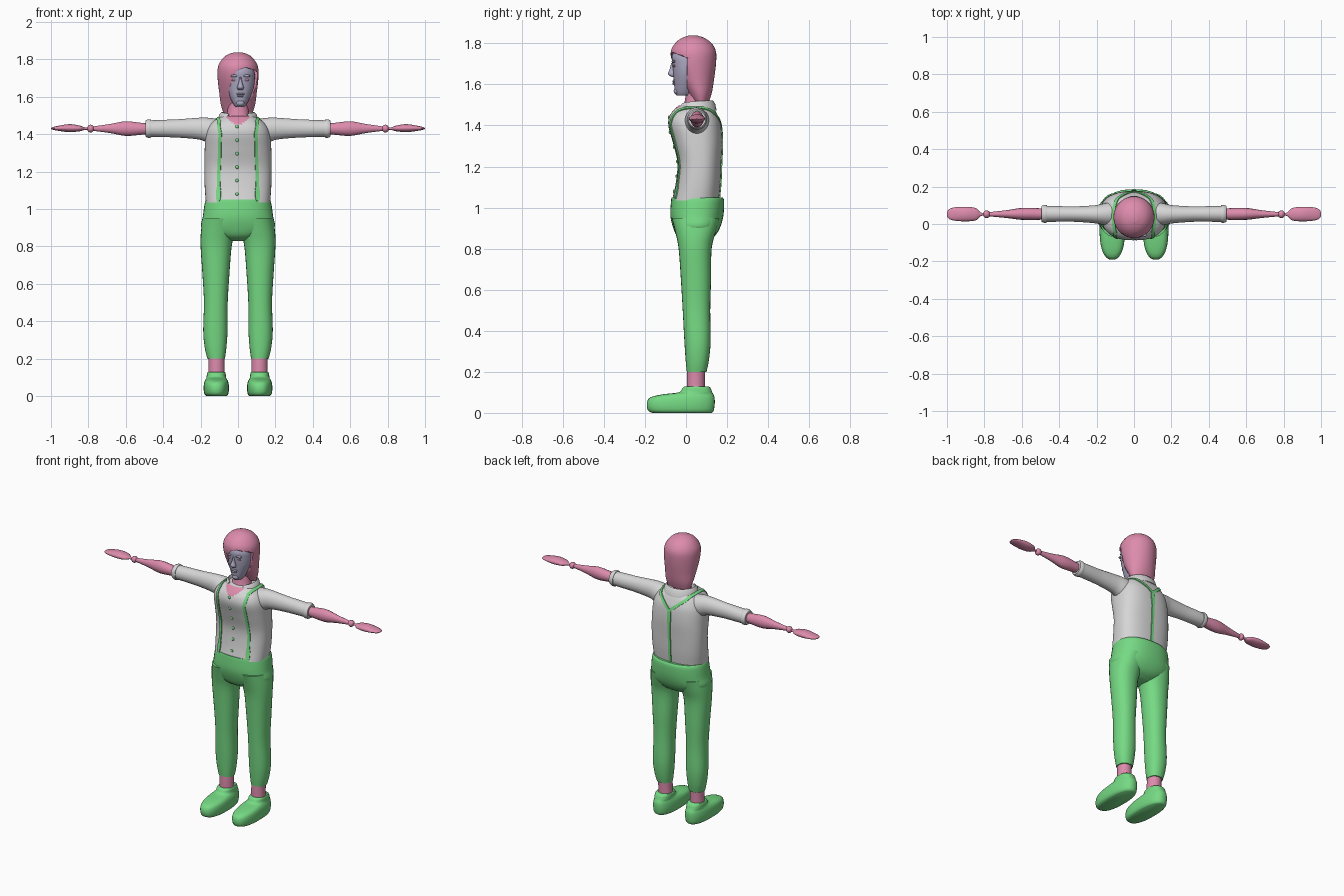
import bpy, bmesh, math
from mathutils import Vector
from mathutils.bvhtree import BVHTree

cube = bpy.data.objects.get("Cube")
if cube:
    bpy.data.objects.remove(cube, do_unlink=True)


def material(name, rgb):
    m = bpy.data.materials.new(name)
    m.use_nodes = True
    m.diffuse_color = (*rgb, 1)
    bsdf = next(n for n in m.node_tree.nodes if n.type == 'BSDF_PRINCIPLED')
    bsdf.inputs["Base Color"].default_value = (*rgb, 1)
    return m


pink = material("pink", (.72, .26, .41))
green = material("green", (.18, .70, .23))
white = material("shirt_white", (.67, .67, .67))
lilac = material("face_lilac", (.42, .40, .55))


def finish(name, bm, *mats, angle=50):
    bmesh.ops.recalc_face_normals(bm, faces=bm.faces)
    me = bpy.data.meshes.new(name)
    bm.to_mesh(me)
    bm.free()
    ob = bpy.data.objects.new(name, me)
    bpy.context.collection.objects.link(ob)
    for m in mats:
        me.materials.append(m)
    bpy.ops.object.select_all(action='DESELECT')
    ob.select_set(True)
    bpy.context.view_layer.objects.active = ob
    bpy.ops.object.shade_smooth_by_angle(angle=math.radians(angle))
    return ob


def spline(rows, steps):
    """Smooth Catmull-Rom resampling of rows of numbers."""
    out = []
    for i in range(len(rows) - 1):
        a, b, c, d = (rows[min(max(i + k, 0), len(rows) - 1)] for k in (-1, 0, 1, 2))
        for s in range(steps):
            t = s / steps
            out.append([q + t * (r - p) / 2 + t * t * (p - 2.5 * q + 2 * r - .5 * s3)
                        + t ** 3 * (1.5 * (q - r) + (s3 - p) / 2)
                        for p, q, r, s3 in zip(a, b, c, d)])
    return out + [list(rows[-1])]


def loft(name, rows, *mats, axis='z', side=1, steps=4, segs=28, power=2.0, angle=50):
    """Rows hold (position, a_min, a_max, b_min, b_max) of each cross-section."""
    bm = bmesh.new()
    rings = []
    for t, a0, a1, b0, b1 in spline(rows, steps):
        ring = []
        for k in range(segs):
            th = math.tau * k / segs
            c, s = math.cos(th), math.sin(th)
            a = (a0 + a1) / 2 + (a1 - a0) / 2 * math.copysign(abs(c) ** (2 / power), c)
            b = (b0 + b1) / 2 + (b1 - b0) / 2 * math.copysign(abs(s) ** (2 / power), s)
            p = (a, b, t) if axis == 'z' else (t, a, b)
            ring.append(bm.verts.new((p[0] * side, p[1], p[2])))
        rings.append(ring)
    for r, q in zip(rings, rings[1:]):
        for k in range(segs):
            n = (k + 1) % segs
            bm.faces.new((r[k], r[n], q[n], q[k]))
    bm.faces.new(rings[0])
    bm.faces.new(rings[-1])
    return finish(name, bm, *mats, angle=angle)


def ellipsoid(name, centre, radii, mat):
    bm = bmesh.new()
    bmesh.ops.create_uvsphere(bm, u_segments=16, v_segments=10, radius=1)
    for v in bm.verts:
        v.co = Vector(centre) + Vector(x * r for x, r in zip(v.co, radii))
    return finish(name, bm, mat)


# Shirt body, with the open neck in pink
shirt = loft("shirt_body", [
    (1.035, -.172, .172, -.068, .16), (1.12, -.178, .178, -.05, .168),
    (1.22, -.18, .18, -.042, .172), (1.32, -.178, .178, -.065, .176),
    (1.4, -.172, .172, -.086, .17), (1.445, -.155, .155, -.08, .155),
    (1.475, -.125, .125, -.06, .14), (1.497, -.085, .085, -.035, .12)],
    white, pink, power=2.5, segs=64, steps=6)
for f in shirt.data.polygons:
    c = f.center
    if c.y < .04 and c.z > 1.452 and abs(c.x) < (c.z - 1.435) * 1.1:
        f.material_index = 1

# Collar, rising from the open front to the back of the neck
bm = bmesh.new()
rings = []
for k in range(33):
    u = -1 + k / 16
    th = math.pi / 2 + u * 2.55
    x, y = .088 * math.cos(th), .05 + .08 * math.sin(th)
    z = 1.497 - .012 * abs(u) ** 3
    rings.append([bm.verts.new((x * s, .05 + (y - .05) * s, z + h))
                  for s, h in ((1.25, -.025), (1.14, .012), (1, .024), (.88, -.01))])
for a, b in zip(rings, rings[1:]):
    for k in range(4):
        bm.faces.new((a[k], a[k - 1], b[k - 1], b[k]))
bm.faces.new(rings[0])
bm.faces.new(rings[-1])
finish("collar", bm, white)

# Braces, laid on the shirt surface
tree = BVHTree.FromPolygons([v.co for v in shirt.data.vertices],
                            [p.vertices[:] for p in shirt.data.polygons])


def strap(name, path, ends):
    bm = bmesh.new()
    pts = []
    for a, b in zip(path, path[1:]):
        pts += [Vector(a).lerp(Vector(b), i / 8) for i in range(8)]
    pts.append(Vector(path[-1]))
    hits = [tree.find_nearest(p)[:2] for p in pts]
    rows = []
    for i, (p, n) in enumerate(hits):
        tan = hits[min(i + 1, len(hits) - 1)][0] - hits[max(i - 1, 0)][0]
        across = tan.cross(n).normalized()
        w = .013 if ends and 1 <= i <= 3 else .009
        rows.append([bm.verts.new(p + across * w * s + n * h)
                     for s, h in ((-1, -.003), (-1, .005), (1, .005), (1, -.003))])
    for a, b in zip(rows, rows[1:]):
        for k in range(4):
            bm.faces.new((a[k], a[k - 1], b[k - 1], b[k]))
    bm.faces.new(rows[0])
    bm.faces.new(rows[-1])
    finish(name, bm, green, angle=30)


for side, word in ((1, "left"), (-1, "right")):
    strap(word + "_brace", [(.108 * side, -.06, 1.045), (.108 * side, -.05, 1.2),
                            (.1 * side, -.09, 1.4), (.1 * side, -.04, 1.47),
                            (.112 * side, .05, 1.49), (.09 * side, .14, 1.465),
                            (0, .18, 1.39)], True)
strap("back_brace", [(0, .18, 1.4), (0, .18, 1.2), (0, .17, 1.045)], True)

# Shirt buttons
for i in range(6):
    z = 1.44 - i * .072
    p = tree.ray_cast(Vector((-.005, -1, z)), Vector((0, 1, 0)))[0]
    ellipsoid("button", p, (.009, .006, .009), green)

# Trouser seat
loft("trouser_seat", [
    (1.05, -.17, .17, -.07, .178), (1.03, -.178, .178, -.073, .186),
    (.96, -.188, .188, -.076, .182), (.9, -.195, .195, -.062, .165),
    (.855, -.13, .13, -.04, .135), (.83, -.05, .05, 0, .09)], green, power=2.3, segs=40)

for side, word in ((1, "left"), (-1, "right")):
    # Leg, ankle and shoe
    loft(word + "_trouser_leg", [
        (.95, .01, .187, -.07, .165), (.88, .015, .198, -.052, .145),
        (.8, .034, .2, -.036, .125), (.65, .046, .19, -.025, .122),
        (.5, .055, .182, -.016, .118), (.35, .056, .186, -.008, .12),
        (.26, .062, .178, -.002, .112), (.2, .07, .164, .004, .1)],
        green, side=side, power=2.2)
    loft(word + "_ankle", [(.22, .073, .16, .006, .094), (.16, .072, .158, .004, .092),
                           (.1, .07, .16, .004, .092)], pink, side=side, steps=2)
    loft(word + "_shoe", [
        (0, .062, .168, -.165, .125), (.012, .052, .18, -.185, .135),
        (.045, .048, .184, -.191, .14), (.075, .052, .18, -.175, .139),
        (.091, .06, .172, -.11, .133), (.1, .064, .168, -.035, .128),
        (.12, .066, .166, -.018, .12), (.128, .07, .162, -.008, .112)],
        green, side=side, power=2.4, segs=40, steps=3)
    ellipsoid(word + "_shoe_strap", (.116 * side, -.025, .088), (.052, .018, .012), green)

    # Sleeve and cuff
    loft(word + "_sleeve", [
        (.1, -.01, .12, 1.345, 1.48), (.16, -.005, .11, 1.355, 1.488),
        (.21, .004, .1, 1.372, 1.488), (.32, .012, .094, 1.382, 1.48),
        (.42, .012, .096, 1.385, 1.476), (.48, .012, .096, 1.386, 1.474)],
        white, axis='x', side=side)
    loft(word + "_cuff", [(.465, .008, .1, 1.382, 1.478), (.48, .006, .102, 1.38, 1.48),
                          (.495, .012, .096, 1.388, 1.472)], white, axis='x', side=side, steps=2)

    # Forearm, wrist bead and flat hand
    loft(word + "_forearm", [
        (.47, .025, .08, 1.4, 1.458), (.52, .022, .085, 1.396, 1.462),
        (.6, .022, .086, 1.39, 1.47), (.68, .032, .074, 1.405, 1.456),
        (.775, .041, .063, 1.418, 1.442)], pink, axis='x', side=side, segs=14)
    ellipsoid(word + "_wrist", (.788 * side, .052, 1.43), (.019, .021, .021), pink)
    loft(word + "_hand", [
        (.79, .046, .058, 1.424, 1.436), (.82, .042, .062, 1.423, 1.437),
        (.845, .02, .085, 1.416, 1.446), (.9, .014, .092, 1.411, 1.454),
        (.96, .018, .089, 1.418, 1.445), (.99, .028, .078, 1.424, 1.438),
        (1, .045, .062, 1.428, 1.433)], pink, axis='x', side=side, segs=20)

# Neck
loft("neck", [(1.46, -.07, .07, -.025, .1), (1.5, -.06, .06, -.01, .09),
              (1.55, -.055, .055, -.002, .09), (1.62, -.055, .055, 0, .1)], pink)

# Face with its features
loft("face", [
    (1.545, -.012, .034, -.045, .02), (1.56, -.024, .046, -.053, .04),
    (1.6, -.044, .066, -.058, .06), (1.65, -.06, .084, -.062, .07),
    (1.7, -.066, .09, -.067, .08), (1.74, -.064, .086, -.068, .08),
    (1.78, -.04, .06, -.045, .06)], lilac)
loft("nose", [(1.705, .008, .018, -.072, -.05), (1.675, .003, .023, -.079, -.05),
              (1.65, -.005, .031, -.088, -.05), (1.637, 0, .026, -.07, -.05)],
     lilac, segs=12)
for z, w in ((1.615, .022), (1.604, .018)):
    ellipsoid("lip", (.013, -.058, z), (w, .009, .006), lilac)
ellipsoid("chin", (.012, -.046, 1.567), (.022, .014, .016), lilac)
for s in (-1, 1):
    ellipsoid("eye", (.013 + s * .033, -.057, 1.69), (.014, .006, .006), pink)
    ellipsoid("brow", (.013 + s * .033, -.06, 1.712), (.022, .01, .007), lilac)

# Hair cap, cut open over the face with a fringe swept to one side
hair = loft("hair_cap", [
    (1.515, -.078, .078, .035, .112), (1.56, -.092, .092, .008, .126),
    (1.62, -.1, .1, -.03, .136), (1.7, -.109, .109, -.066, .146),
    (1.76, -.107, .107, -.074, .146), (1.8, -.086, .086, -.053, .125),
    (1.825, -.057, .057, -.022, .092), (1.838, -.02, .02, .012, .055)],
    pink, segs=40)
bm = bmesh.new()
outline = [(.04, 1.757), (0, 1.742), (-.028, 1.71), (-.04, 1.66), (-.034, 1.6),
           (-.024, 1.5), (.14, 1.5), (.14, 1.7), (.09, 1.742)]
base = bm.faces.new([bm.verts.new((x, -.2, z)) for x, z in outline])
new = bmesh.ops.extrude_face_region(bm, geom=[base])["geom"]
bmesh.ops.translate(bm, vec=(0, .205, 0), verts=[g for g in new if isinstance(g, bmesh.types.BMVert)])
cutter = finish("face_opening_cutter", bm, pink)
cutter.hide_render = True
bpy.context.view_layer.objects.active = hair
cut = hair.modifiers.new("face_opening", 'BOOLEAN')
cut.operation = 'DIFFERENCE'
cut.solver = 'EXACT'
cut.object = cutter
bpy.ops.object.modifier_apply(modifier=cut.name)
bpy.data.objects.remove(cutter, do_unlink=True)
